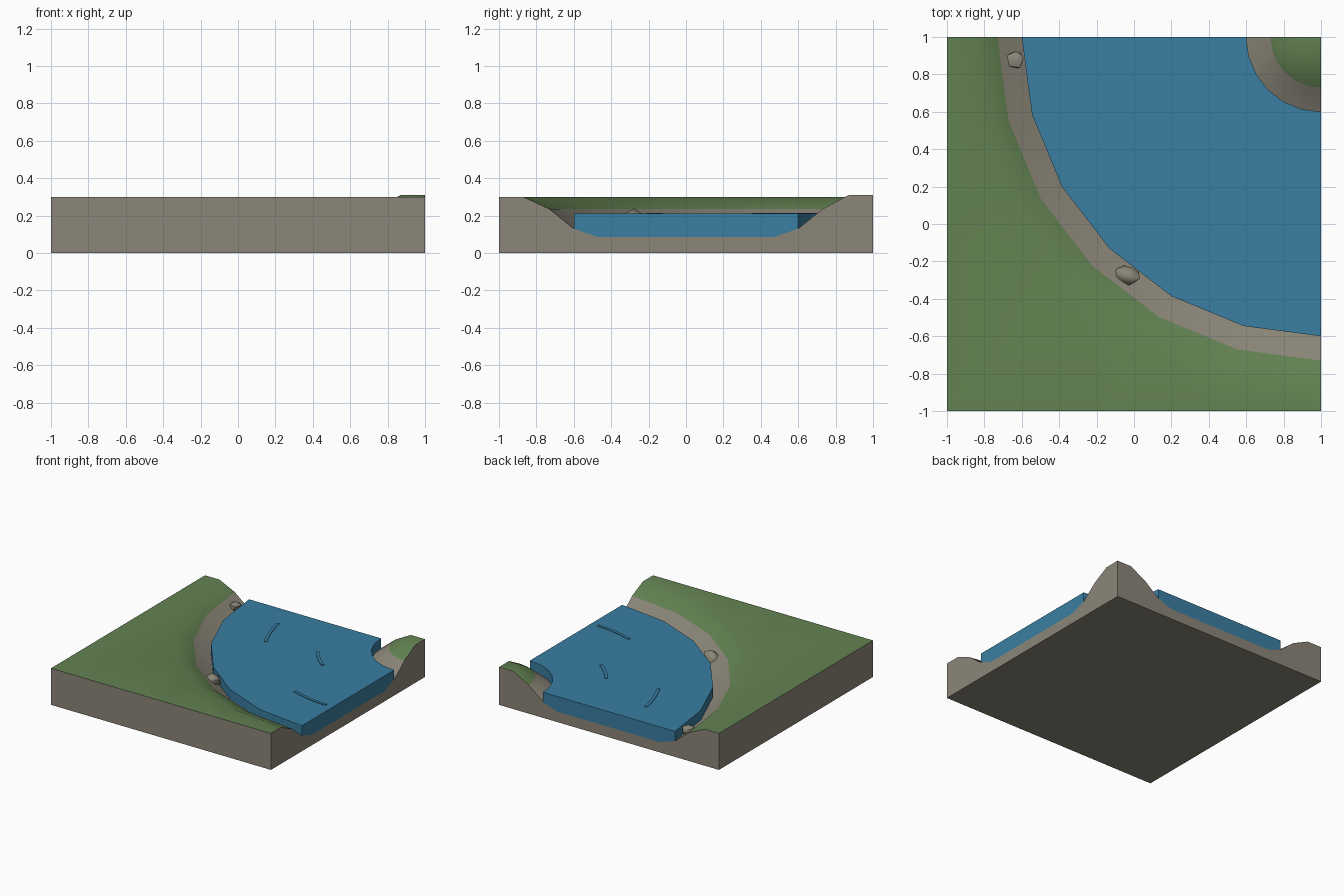
import bpy, bmesh, math, random
from mathutils import Vector

if "Cube" in bpy.data.objects:
    bpy.data.objects.remove(bpy.data.objects["Cube"])

random.seed(4)


def material(name, rgb):
    m = bpy.data.materials.new(name)
    m.diffuse_color = (*rgb, 1)
    m.use_nodes = True
    m.node_tree.nodes["Principled BSDF"].inputs["Base Color"].default_value = m.diffuse_color
    return m


STONE = material("bank_stone", (0.26, 0.24, 0.19))
GRASS = material("grass_green", (0.125, 0.225, 0.085))
WATER = material("water_blue", (0.042, 0.21, 0.36))


def polar(r, deg, z):
    """Point at radius r around the bend centre, the back right corner."""
    a = math.radians(deg)
    return Vector((1 - r * math.cos(a), 1 - r * math.sin(a), z))


def finish(bm, name, mats, angle=50):
    bmesh.ops.recalc_face_normals(bm, faces=bm.faces)
    me = bpy.data.meshes.new(name)
    bm.to_mesh(me)
    bm.free()
    ob = bpy.data.objects.new(name, me)
    bpy.context.collection.objects.link(ob)
    for m in mats:
        me.materials.append(m)
    bpy.ops.object.select_all(action='DESELECT')
    ob.select_set(True)
    bpy.context.view_layer.objects.active = ob
    bpy.ops.object.shade_smooth_by_angle(angle=math.radians(angle))
    return ob


def sweep(name, section, start, end, steps, mat):
    """Sweep a closed (radius, height) section around the bend centre."""
    bm = bmesh.new()
    rings = [[bm.verts.new(polar(r, start + (end - start) * i / steps, z))
              for r, z in section] for i in range(steps + 1)]
    n = len(section)
    for a, b in zip(rings, rings[1:]):
        for j in range(n):
            k = (j + 1) % n
            bm.faces.new((a[j], a[k], b[k], b[j]))
    bm.faces.new(rings[0])
    bm.faces.new(rings[-1])
    return finish(bm, name, [mat])


# Ground tile: bank profile swept in 15 degree steps out to the square edge
profile = [(0.13, 0.31), (0.27, 0.235), (0.40, 0.13), (0.53, 0.085),
           (1.47, 0.085), (1.60, 0.13), (1.73, 0.235), (1.87, 0.30)]
bm = bmesh.new()
centre = bm.verts.new((1, 1, 0.31))
centre_low = bm.verts.new((1, 1, 0))
top, low = [], []
for i in range(7):
    a = math.radians(15 * i)
    edge = 2 / max(math.cos(a), math.sin(a))
    pts = profile + [(edge, 0.30)]
    top.append([bm.verts.new(polar(r, 15 * i, z)) for r, z in pts])
    low.append([bm.verts.new(polar(r, 15 * i, 0)) for r, z in pts])
last = len(profile)
for i in range(6):
    # grassy mound tip, then the rings; grass lies above the stony bank
    bm.faces.new((centre, top[i][0], top[i + 1][0])).material_index = 1
    bm.faces.new((centre_low, low[i][0], low[i + 1][0]))
    for j in range(last):
        f = bm.faces.new((top[i][j], top[i][j + 1], top[i + 1][j + 1], top[i + 1][j]))
        f.material_index = 1 if j == 0 or j >= 6 else 0
        bm.faces.new((low[i][j], low[i][j + 1], low[i + 1][j + 1], low[i + 1][j]))
    bm.faces.new((top[i][last], top[i + 1][last], low[i + 1][last], low[i][last]))
# cut ends where the river leaves the tile
for i in (0, 6):
    bm.faces.new((centre, top[i][0], low[i][0], centre_low))
    for j in range(last):
        bm.faces.new((top[i][j], top[i][j + 1], low[i][j + 1], low[i][j]))
finish(bm, "ground", [STONE, GRASS])

# River water filling the bed
sweep("river_water", [(0.40, 0.21), (1.60, 0.21), (1.60, 0.13),
                      (1.47, 0.085), (0.53, 0.085), (0.40, 0.13)], 0, 90, 6, WATER)

# Raised ripples
for n, (r, a0, a1) in enumerate([(1.20, 11, 27), (0.80, 36, 53), (1.20, 71, 87)]):
    sweep(f"ripple_{n + 1}", [(r - 0.012, 0.205), (r + 0.012, 0.205),
                              (r + 0.012, 0.215), (r - 0.012, 0.215)], a0, a1, 4, WATER)

# Bank rocks: roughened low-poly lumps
for n, (x, y, z, sx, sy, sz, turn) in enumerate([
        (-0.635, 0.88, 0.185, 0.05, 0.052, 0.045, 0.2),
        (-0.04, -0.275, 0.185, 0.078, 0.054, 0.05, -0.2)]):
    bm = bmesh.new()
    bmesh.ops.create_icosphere(bm, subdivisions=1, radius=1)
    for v in bm.verts:
        p = v.co * random.uniform(0.88, 1.12)
        p = Vector((p.x * sx, p.y * sy, p.z * sz))
        c, s = math.cos(turn), math.sin(turn)
        v.co = (x + c * p.x - s * p.y, y + s * p.x + c * p.y, z + p.z)
    finish(bm, f"bank_rock_{n + 1}", [STONE], 45)
